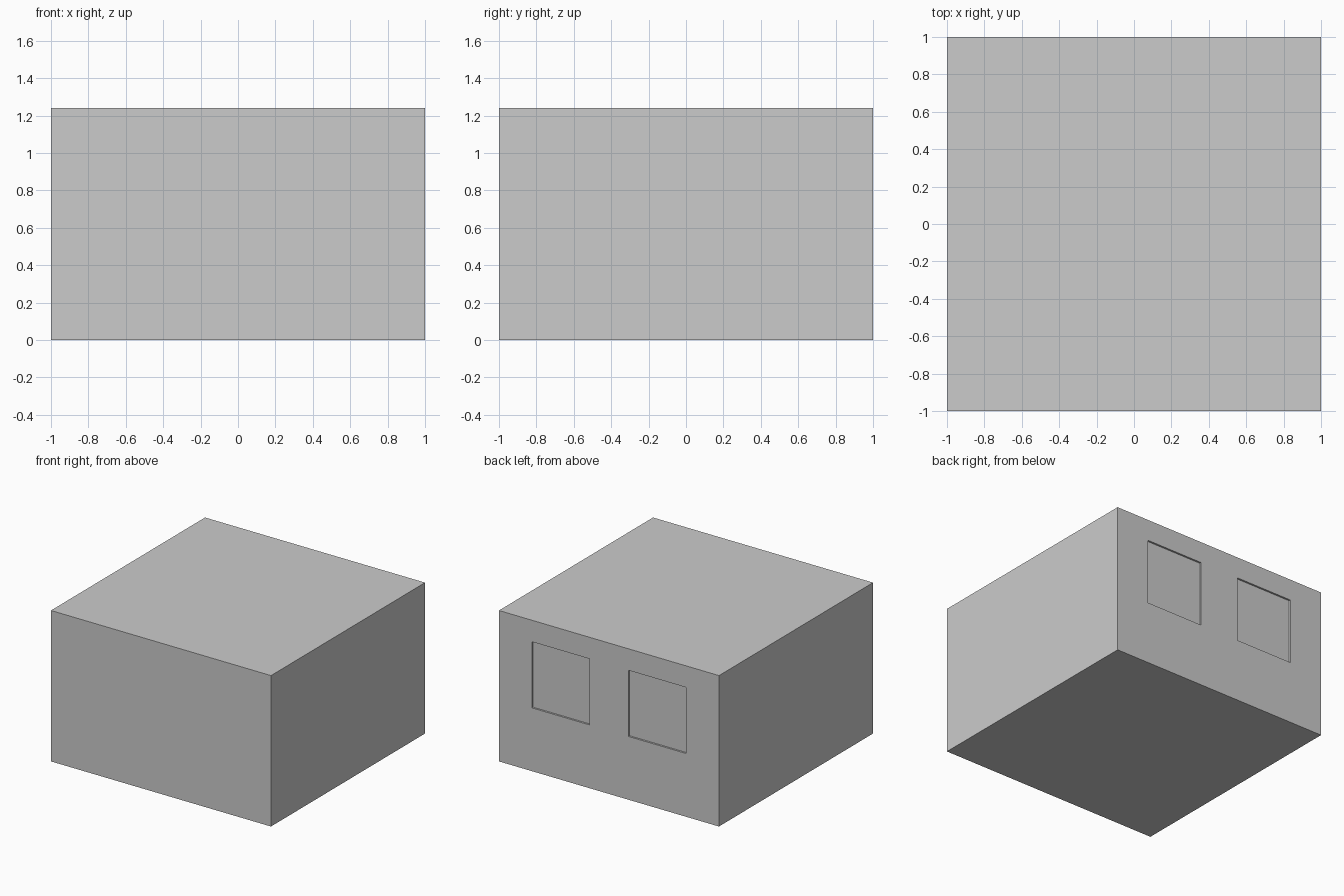
import bpy

if "Cube" in bpy.data.objects:
    bpy.data.objects.remove(bpy.data.objects["Cube"])

HEIGHT = 1.24
DEPTH = 0.015  # how far the panels sink into the back wall


def box(name, lo, hi):
    """Axis-aligned box between two corners."""
    centre = [(a + b) / 2 for a, b in zip(lo, hi)]
    size = [b - a for a, b in zip(lo, hi)]
    bpy.ops.mesh.primitive_cube_add(size=1, location=centre)
    ob = bpy.context.object
    ob.name = name
    ob.scale = size
    bpy.ops.object.transform_apply(location=True, rotation=True, scale=True)
    return ob


# Main block
body = box("block_body", (-1, -1, 0), (1, 1, HEIGHT))

# Two shallow square recesses in the back wall
for side, x0, x1 in (("left", -0.70, -0.178), ("right", 0.178, 0.70)):
    cutter = box(f"{side}_recess_cutter", (x0, 1 - DEPTH, 0.52), (x1, 1.1, 1.063))
    cutter.hide_render = True
    cut = body.modifiers.new(f"{side}_recess", 'BOOLEAN')
    cut.operation = 'DIFFERENCE'
    cut.solver = 'EXACT'
    cut.object = cutter
    bpy.context.view_layer.objects.active = body
    bpy.ops.object.modifier_apply(modifier=cut.name)
    bpy.data.objects.remove(cutter)
